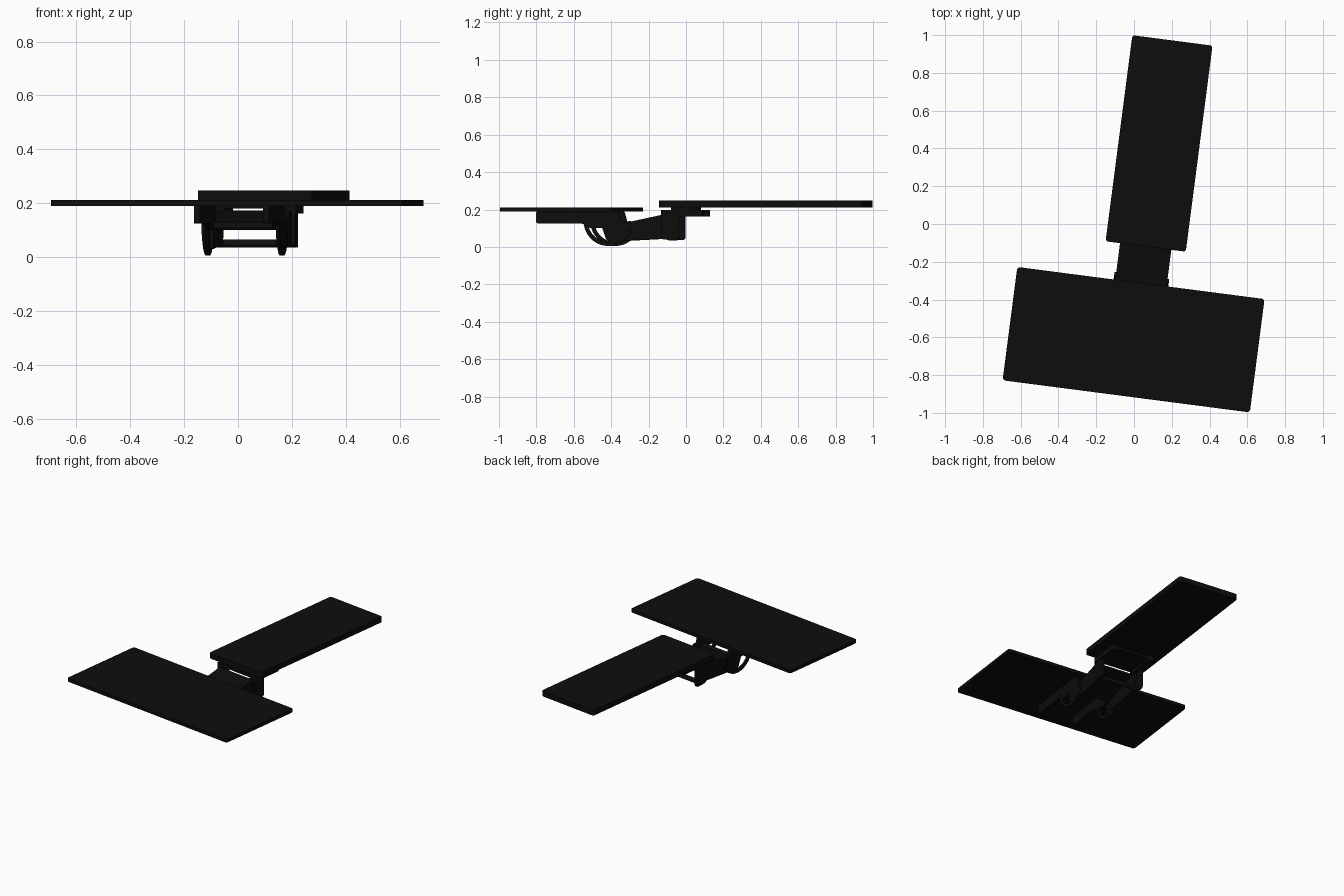
import bpy, bmesh, math
from mathutils import Vector, Matrix

if "Cube" in bpy.data.objects:
    bpy.data.objects.remove(bpy.data.objects["Cube"], do_unlink=True)

black = bpy.data.materials.new("matte_black")
black.use_nodes = True
colour = (0.004, 0.004, 0.004, 1)
black.diffuse_color = colour
black.node_tree.nodes["Principled BSDF"].inputs["Base Color"].default_value = colour

# The whole assembly is turned slightly about the vertical axis
PLACE = Matrix.Translation((0.076, -0.01, 0)) @ Matrix.Rotation(math.radians(-7.4), 4, 'Z')


def finish(name, bm):
    bmesh.ops.recalc_face_normals(bm, faces=bm.faces[:])
    mesh = bpy.data.meshes.new(name)
    bm.to_mesh(mesh)
    bm.free()
    mesh.materials.append(black)
    obj = bpy.data.objects.new(name, mesh)
    bpy.context.collection.objects.link(obj)
    obj.matrix_world = PLACE
    return obj


def extruded(name, points, depth, radius=0.0):
    """Extrude a 3D outline along depth, rounding its corners."""
    bm = bmesh.new()
    depth = Vector(depth)
    face = bm.faces.new([bm.verts.new(p) for p in points])
    ext = bmesh.ops.extrude_face_region(bm, geom=[face])["geom"]
    bmesh.ops.translate(bm, vec=depth, verts=[v for v in ext if isinstance(v, bmesh.types.BMVert)])
    if radius:
        axis = depth.normalized()
        corners = [e for e in bm.edges
                   if abs((e.verts[1].co - e.verts[0].co).normalized().dot(axis)) > 0.999]
        bmesh.ops.bevel(bm, geom=corners, offset=radius, segments=4, profile=0.5, affect='EDGES')
    return finish(name, bm)


def slab(name, x0, x1, y0, y1, z0, z1, radius=0.0):
    return extruded(name, [(x0, y0, z0), (x1, y0, z0), (x1, y1, z0), (x0, y1, z0)],
                    (0, 0, z1 - z0), radius)


def pair(name, profile, inner, outer, radius=0.0):
    """Matching side parts from a (y, z) profile."""
    for side, s in (("left", 1), ("right", -1)):
        extruded(side + "_" + name, [(s * inner, y, z) for y, z in profile],
                 (s * (outer - inner), 0, 0), radius)


def rod(name, y, z, radius, half):
    bm = bmesh.new()
    turn = Matrix.Translation((0, y, z)) @ Matrix.Rotation(math.pi / 2, 4, 'Y')
    bmesh.ops.create_cone(bm, cap_ends=True, segments=20, radius1=radius, radius2=radius,
                          depth=2 * half, matrix=turn)
    obj = finish(name, bm)
    for p in obj.data.polygons:
        p.use_smooth = len(p.vertices) == 4


# Tray board and long mounting track
slab("tray_board", -0.66, 0.66, -0.91, -0.305, 0.19, 0.212, 0.016)
slab("mounting_track", -0.214, 0.214, -0.11, 0.99, 0.211, 0.247, 0.014)

# Flanges under the tray
pair("tray_flange", [(-0.78, 0.125), (-0.53, 0.125), (-0.49, 0.10), (-0.315, 0.10),
                     (-0.34, 0.192), (-0.78, 0.192)], 0.118, 0.141, 0.012)

# Curved tilt guides hanging below the flanges
arc = [math.radians(180 + 8 * i) for i in range(21)]
band = [(-0.39 + r * math.cos(a), 0.138 + r * math.sin(a))
        for r, angles in ((0.133, arc), (0.112, arc[::-1])) for a in angles]
pair("tilt_guide", band, 0.132, 0.146)
pair("tilt_cheek", [(-0.43, 0.12), (-0.40, 0.035), (-0.36, 0.025),
                    (-0.30, 0.04), (-0.30, 0.14)], 0.134, 0.144, 0.012)

# Lift arm: open channel with sloping top
pair("arm_side", [(-0.36, 0.03), (-0.08, 0.045), (-0.06, 0.17), (-0.10, 0.17),
                  (-0.36, 0.11)], 0.122, 0.137, 0.01)
extruded("arm_top", [(-0.137, -0.36, 0.102), (-0.137, -0.10, 0.158),
                     (-0.137, -0.10, 0.172), (-0.137, -0.36, 0.116)], (0.274, 0, 0))
rod("front_pivot", -0.37, 0.115, 0.015, 0.142)
rod("rear_pivot", -0.06, 0.05, 0.015, 0.148)

# Swivel mount hanging from the track
pair("mount_ear", [(-0.105, 0.04), (-0.012, 0.035), (-0.012, 0.19), (-0.105, 0.19)],
     0.137, 0.15, 0.018)
for label, s in (("left", 1), ("right", -1)):
    a, b = sorted((s * 0.11, s * 0.155))
    slab(label + "_mount_rail", a, b, -0.105, 0.12, 0.162, 0.198, 0.01)
slab("mount_plate", -0.14, 0.14, -0.10, 0.11, 0.18, 0.196, 0.01)

# Swivel disc joining mount and track
bm = bmesh.new()
bmesh.ops.create_cone(bm, cap_ends=True, segments=32, radius1=0.08, radius2=0.08, depth=0.02,
                      matrix=Matrix.Translation((0, 0.01, 0.204)))
finish("swivel_disc", bm)
